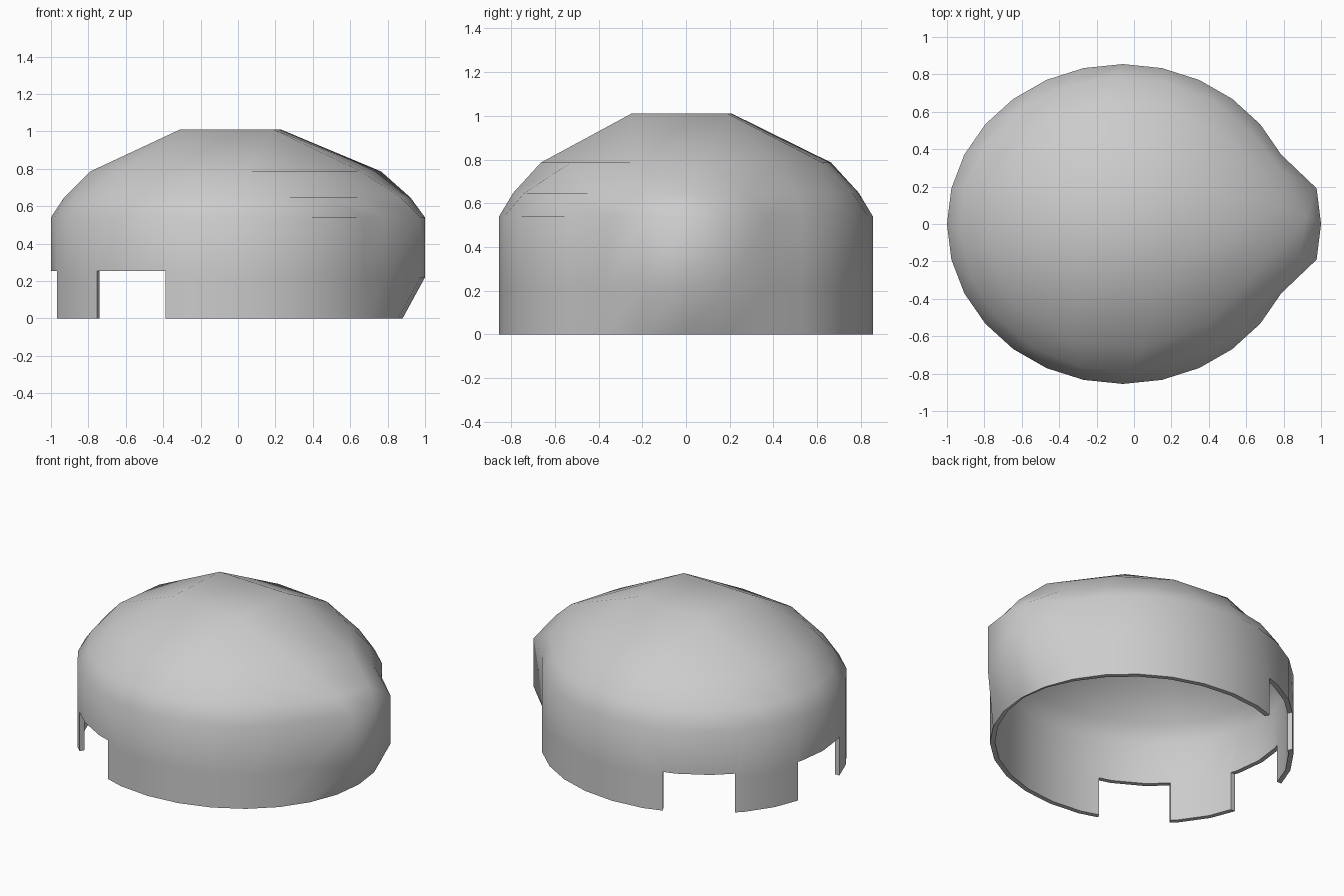
import bpy, bmesh
from math import cos, sin, pi, floor, radians

if "Cube" in bpy.data.objects:
    bpy.data.objects.remove(bpy.data.objects["Cube"])

CX, RX, RY, N = -0.06, 0.94, 0.855, 28


def outline(turn, bulge=0.12):
    """Point of the 28-sided outline, relative to its centre; turn is 0..1."""
    def vert(i):
        a = 2 * pi * i / N
        push = bulge if i % N in (0, 1, N - 1) else 0
        return RX * cos(a) + push, RY * sin(a)
    s = turn * N + 1e-6
    i, f = floor(s), s - floor(s)
    (x0, y0), (x1, y1) = vert(i), vert(i + 1)
    return x0 + (x1 - x0) * f, y0 + (y1 - y0) * f


bm = bmesh.new()

# Side wall rings, with the lip on +x pushed out above the base
walls = []
for z, bulge in ((0, 0), (0.22, 0.12), (0.54, 0.12)):
    ring = []
    for i in range(N):
        x, y = outline(i / N, bulge)
        ring.append(bm.verts.new((CX + x, y, z)))
    walls.append(ring)
for a, b in zip(walls, walls[1:]):
    for i in range(N):
        j = (i + 1) % N
        bm.faces.new((a[i], a[j], b[j], b[i]))

# Roof: a 7 x 7 grid whose square rings are rounded into the dome
START = 3
top = [(0.23, 0.19), (-0.28, 0.21), (-0.31, -0.23), (0.19, -0.25)]
grid = {}
for k, (f, z) in enumerate(((1, 0.54), (0.93, 0.647), (0.79, 0.786), (0.36, 1.01))):
    lo, hi = k, 7 - k
    side = range(hi - lo)
    walk = ([(hi - m, hi) for m in side] + [(lo, hi - m) for m in side]
            + [(lo + m, lo) for m in side] + [(hi, lo + m) for m in side])
    for m, cell in enumerate(walk):
        if k == 0:
            grid[cell] = walls[-1][(START + m) % N]
        elif k == 3:
            grid[cell] = bm.verts.new((*top[m], z))
        else:
            x, y = outline(START / N + m / len(walk))
            grid[cell] = bm.verts.new((CX + f * x, f * y, z))
for i in range(7):
    for j in range(7):
        bm.faces.new([grid[c] for c in ((i, j), (i + 1, j), (i + 1, j + 1), (i, j + 1))])

bmesh.ops.recalc_face_normals(bm, faces=bm.faces)
if max(bm.faces, key=lambda f: f.calc_center_median().z).normal.z < 0:
    bmesh.ops.reverse_faces(bm, faces=bm.faces)
mesh = bpy.data.meshes.new("domed_cover")
bm.to_mesh(mesh)
bm.free()
cover = bpy.data.objects.new("domed_cover", mesh)
bpy.context.collection.objects.link(cover)

# Shell thickness, inward
solid = cover.modifiers.new("shell", 'SOLIDIFY')
solid.thickness = 0.03
solid.offset = -1

# Three notches in the lower rim
cutters = []
for x, y, turn in ((-1.0, 0, 0), (-0.57, -0.68, 60), (-0.57, 0.68, -60)):
    bpy.ops.mesh.primitive_cube_add(size=1, location=(x, y, 0), rotation=(0, 0, radians(turn)))
    c = bpy.context.object
    c.name = "notch_cutter"
    c.scale = (0.4, 0.43, 0.51)
    c.hide_render = True
    cutters.append(c)
    cut = cover.modifiers.new("notch", 'BOOLEAN')
    cut.operation = 'DIFFERENCE'
    cut.solver = 'EXACT'
    cut.object = c

bpy.ops.object.select_all(action='DESELECT')
cover.select_set(True)
bpy.context.view_layer.objects.active = cover
bpy.ops.object.convert(target='MESH')
for c in cutters:
    bpy.data.objects.remove(c)
bpy.ops.object.shade_smooth_by_angle(angle=radians(55))
